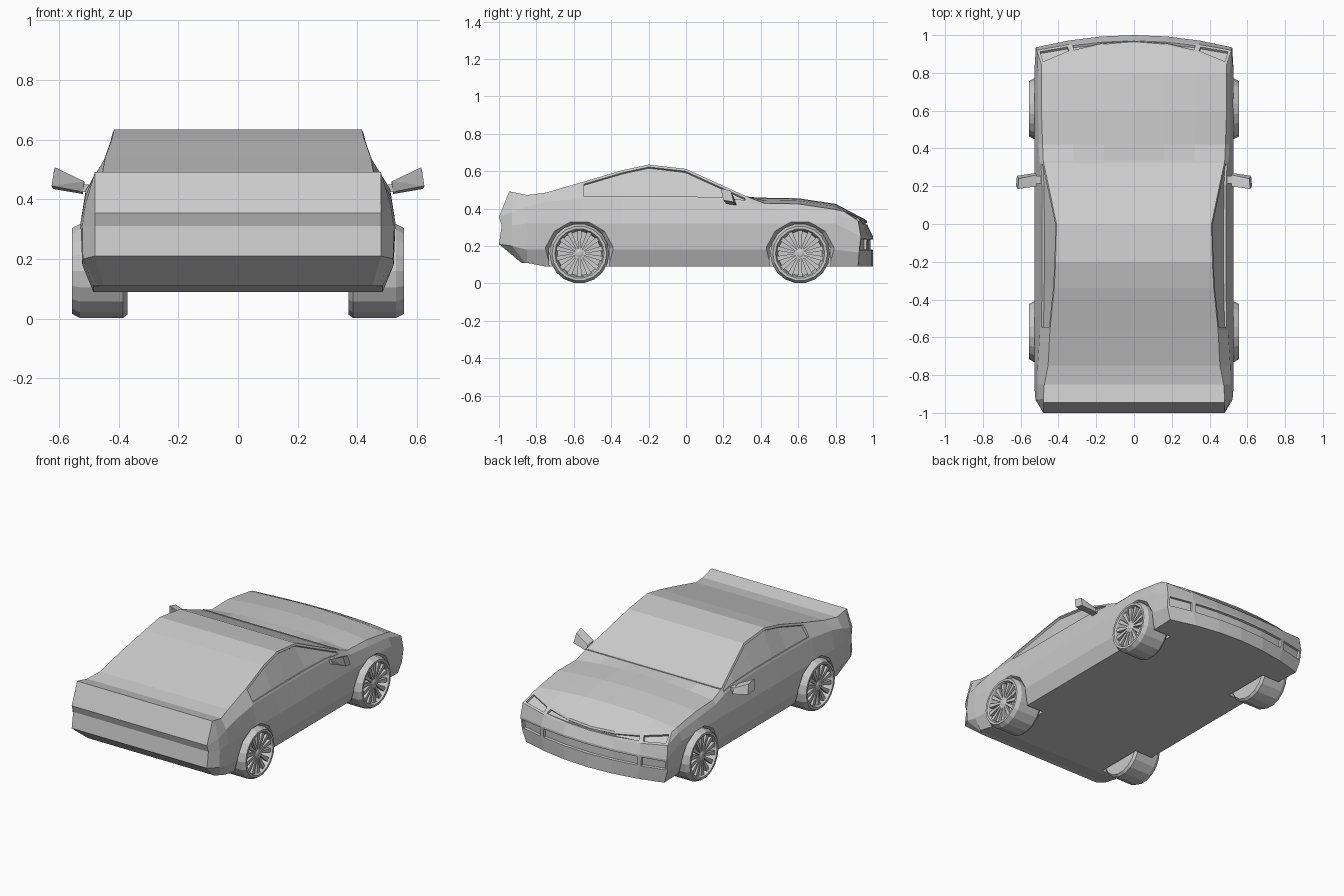
import bpy, bmesh, math
from mathutils import Matrix, Vector

if "Cube" in bpy.data.objects:
    bpy.data.objects.remove(bpy.data.objects["Cube"])

paint = bpy.data.materials.new("light_grey")
paint.diffuse_color = (0.6, 0.6, 0.6, 1)
paint.use_nodes = True
paint.node_tree.nodes["Principled BSDF"].inputs["Base Color"].default_value = paint.diffuse_color

WHEELS_Y = (-0.57, 0.61)
AXLE_Z = 0.16


def add_object(name, bm):
    bmesh.ops.recalc_face_normals(bm, faces=bm.faces[:])
    me = bpy.data.meshes.new(name)
    bm.to_mesh(me)
    bm.free()
    me.materials.append(paint)
    ob = bpy.data.objects.new(name, me)
    bpy.context.collection.objects.link(ob)
    return ob


def hull(name, points, side=1):
    bm = bmesh.new()
    for x, y, z in points:
        bm.verts.new((x * side, y, z))
    bmesh.ops.convex_hull(bm, input=bm.verts[:])
    return add_object(name, bm)


def lathe(bm, profile, n, centre, side):
    """Revolve (x, radius) points around an axle parallel to x."""
    rings = []
    for x, r in profile:
        rings.append([bm.verts.new((side * x,
                                    centre[0] + r * math.sin((i + .5) * math.tau / n),
                                    centre[1] + r * math.cos((i + .5) * math.tau / n)))
                      for i in range(n)])
    for a, b in zip(rings, rings[1:]):
        for i in range(n):
            j = (i + 1) % n
            bm.faces.new((a[i], a[j], b[j], b[i]))
    bm.faces.new(rings[0])
    bm.faces.new(rings[-1])


# ---- body: half sections from sill (0) to roof edge (4) ----
# y, belt x, belt z, upper edge x, upper edge z, crown height
stations = [
    (-0.85, .512, .41, .475, .472, 0), (-0.75, .51, .435, .455, .485, 0),
    (-0.56, .497, .452, .445, .54, 0), (-0.34, .493, .452, .422, .605, 0),
    (-0.20, .492, .452, .415, .635, 0), (0.0, .492, .452, .41, .612, 0),
    (0.20, .495, .448, .452, .521, 0), (0.33, .50, .43, .48, .462, 0),
    (0.42, .505, .405, .484, .428, .03), (0.60, .508, .39, .49, .425, .03),
    (0.80, .508, .37, .49, .395, .03),
]
rear = [(.45, -.88, .11), (.48, -1, .21), (.48, -.985, .31), (.48, -1, .355), (.48, -.945, .492)]
rear_corner = [(.47, -.86, .11), (.52, -.93, .20), (.522, -.93, .31), (.512, -.93, .38), (.48, -.925, .488)]
nose = [(.49, .92, .09), (.515, .925, .165), (.52, .935, .25), (.515, .92, .335), (.49, .845, .385)]
nose_mid = [(1.0, .09), (1.0, .165), (1.0, .25), (.975, .30), (.965, .338)]

sections = [(rear, 0), (rear_corner, 0)]
for y, bx, bz, ex, ez, crown in stations:
    low = .11 if y < -.8 else .09
    sections.append(([(.485, y, low), (.522, y, .18), (.528, y, .32),
                      (bx, y, bz), (ex, y, ez)], crown))
sections.append((nose, 0))

COLS = (2 / 3, 1 / 3, 0, -1 / 3, -2 / 3)
bm = bmesh.new()


def across(p, t, mid):
    """Point at width fraction t, bulging towards mid = (y, z) on the centreline."""
    k = 1 - abs(t) ** 2
    return bm.verts.new((p[0] * t, p[1] + (mid[0] - p[1]) * k, p[2] + (mid[1] - p[2]) * k))


rings = []
for half, crown in sections:
    is_nose = half is nose
    top = nose_mid[4] if is_nose else (half[4][1], half[4][2] + crown)
    base = nose_mid[0] if is_nose else half[0][1:]
    ring = [bm.verts.new(p) for p in half]
    ring += [across(half[4], t, top) for t in COLS]
    ring += [bm.verts.new((-x, y, z)) for x, y, z in reversed(half)]
    ring += [across(half[0], -t, base) for t in COLS]
    rings.append(ring)

windows = {1: [], -1: []}
for s, (a, b) in enumerate(zip(rings, rings[1:])):
    for i in range(20):
        j = (i + 1) % 20
        f = bm.faces.new((a[i], a[j], b[j], b[i]))
        if 4 <= s < 9 and i in (3, 10):
            windows[1 if i == 3 else -1].append(f)

# tail and nose panels fill the end rings
insets = []
for ring, half, mids in ((rings[0], rear, None), (rings[-1], nose, nose_mid)):
    rows = []
    for k in range(5):
        if k == 0:
            inner = [ring[i] for i in (19, 18, 17, 16, 15)]
        elif k == 4:
            inner = ring[5:10]
        else:
            inner = [across(half[k], t, mids[k] if mids else half[k][1:]) for t in COLS]
        rows.append([ring[k]] + inner + [ring[14 - k]])
    grid = [[bm.faces.new((p[c], p[c + 1], q[c + 1], q[c])) for c in range(6)]
            for p, q in zip(rows, rows[1:])]
    if mids:
        # headlights, grille, lower intake and corner vents
        for r in (3, 1):
            insets += [([grid[r][0]], .014), (grid[r][1:5], .014), ([grid[r][5]], .014)]

bmesh.ops.recalc_face_normals(bm, faces=bm.faces[:])
for faces, t in insets:
    bmesh.ops.inset_region(bm, faces=faces, thickness=t, use_even_offset=True)
    bmesh.ops.inset_region(bm, faces=faces, thickness=.003, depth=-.014)
for side in (1, -1):
    bmesh.ops.inset_region(bm, faces=windows[side], thickness=.014, use_even_offset=True)
    bmesh.ops.inset_region(bm, faces=windows[side], thickness=.002, depth=-.012)
body = add_object("body", bm)

# ---- wheel wells with a chamfered arch lip ----
for y in WHEELS_Y:
    for side in (1, -1):
        bm = bmesh.new()
        lathe(bm, [(.36, .168), (.495, .168), (.53, .192), (.62, .192)], 12, (y, .145), side)
        cutter = add_object("arch_cutter", bm)
        cutter.hide_render = True
        mod = body.modifiers.new("arch", 'BOOLEAN')
        mod.operation, mod.solver, mod.object = 'DIFFERENCE', 'EXACT', cutter
        bpy.context.view_layer.objects.active = body
        bpy.ops.object.modifier_apply(modifier=mod.name)
        bpy.data.objects.remove(cutter)

# ---- wheels: tyre, dished rim, spokes and hub ----
for y, end in zip(WHEELS_Y, ("rear", "front")):
    for side, hand in ((1, "right"), (-1, "left")):
        bm = bmesh.new()
        lathe(bm, [(.37, .125), (.37, .148), (.385, .16), (.53, .16), (.556, .146),
                   (.556, .132), (.545, .126), (.49, .118), (.49, .03)], 18, (y, AXLE_Z), side)
        lathe(bm, [(.48, .022), (.54, .022), (.545, .012)], 10, (y, AXLE_Z), side)
        for i in range(14):
            turn = Matrix.Rotation(i * math.tau / 14, 4, 'X')
            verts = bmesh.ops.create_cube(bm, size=1)["verts"]
            for v in verts:
                outer = v.co.z > 0
                v.co = Vector((side * ((.535 if outer else .53) + v.co.x * .02),
                               v.co.y * (.026 if outer else .010), .124 if outer else .015))
                v.co = turn @ v.co + Vector((0, y, AXLE_Z))
        add_object(f"{end}_{hand}_wheel", bm)

# ---- door mirrors ----
for side, hand in ((1, "right"), (-1, "left")):
    hull(f"{hand}_mirror", [
        (.515, .20, .46), (.52, .215, .425), (.515, .26, .45), (.52, .27, .418),
        (.615, .185, .508), (.625, .20, .445), (.61, .24, .495), (.62, .255, .435)], side)
    hull(f"{hand}_mirror_arm", [(x, yy, z) for x in (.475, .53)
                                for yy in (.215, .255) for z in (.424, .45)], side)

# ---- windscreen base trim ----
hull("cowl_trim", [(x, yy, z) for x in (-.478, .478)
                   for yy, z in ((.322, .46), (.322, .468), (.334, .456), (.334, .466))])
